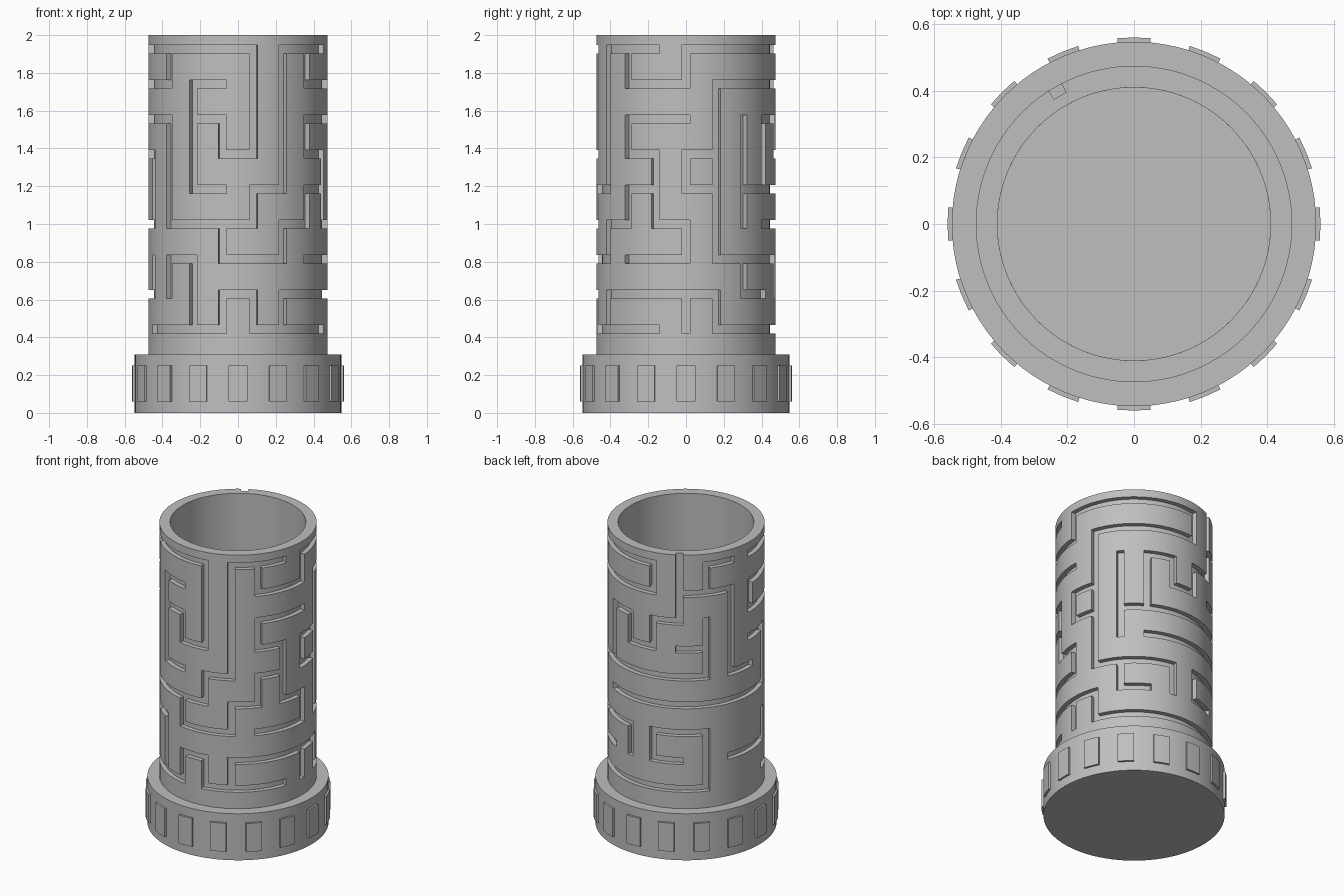
import bpy, bmesh, math

if "Cube" in bpy.data.objects:
    bpy.data.objects.remove(bpy.data.objects["Cube"], do_unlink=True)

COLS = 18
SUB = 5                      # one groove cell and four gap cells per column
N = COLS * SUB
R_OUT, R_IN, R_BASE = 0.475, 0.41, 0.547
BASE_TOP, TOP = 0.31, 2.0
DEPTH, HALF, HALF_ANGLE = 0.03, 0.0225, 2.7

grey = bpy.data.materials.new("grey plastic")
grey.use_nodes = True
colour = (0.52, 0.52, 0.52, 1)
grey.diffuse_color = colour
grey.node_tree.nodes["Principled BSDF"].inputs["Base Color"].default_value = colour


def finish(name, bm):
    bmesh.ops.remove_doubles(bm, verts=bm.verts, dist=1e-5)
    bmesh.ops.recalc_face_normals(bm, faces=bm.faces)
    mesh = bpy.data.meshes.new(name)
    bm.to_mesh(mesh)
    bm.free()
    mesh.materials.append(grey)
    obj = bpy.data.objects.new(name, mesh)
    bpy.context.collection.objects.link(obj)
    bpy.ops.object.select_all(action="DESELECT")
    obj.select_set(True)
    bpy.context.view_layer.objects.active = obj
    bpy.ops.object.shade_smooth_by_angle(angle=math.radians(30))
    return obj


def polar(r, deg, z):
    a = math.radians(deg)
    return (r * math.cos(a), r * math.sin(a), z)


def quad(bm, *points):
    bm.faces.new([bm.verts.new(polar(*p)) for p in points])


# Base: solid foot with the bottom of the bore
bm = bmesh.new()
profile = [(0, 0), (R_BASE, 0), (R_BASE, BASE_TOP), (R_IN, BASE_TOP), (R_IN, 0.08), (0, 0.08)]
verts = [bm.verts.new((r, 0, z)) for r, z in profile]
edges = [bm.edges.new(pair) for pair in zip(verts, verts[1:])]
bmesh.ops.spin(bm, geom=verts + edges, cent=(0, 0, 0), axis=(0, 0, 1),
               angle=math.tau, steps=N, use_duplicate=False)
finish("base", bm)

# Grip pads round the base
bm = bmesh.new()
for i in range(16):
    mid, pad = i * 22.5, 5.1
    lo, hi, r0, r1 = 0.06, 0.25, R_BASE - 0.01, 0.56
    for s in (-1, 0):
        a, b = mid + s * pad, mid + (s + 1) * pad
        quad(bm, (r1, a, lo), (r1, b, lo), (r1, b, hi), (r1, a, hi))
        for z in (lo, hi):
            quad(bm, (r0, a, z), (r0, b, z), (r1, b, z), (r1, a, z))
    for a in (mid - pad, mid + pad):
        quad(bm, (r0, a, lo), (r1, a, lo), (r1, a, hi), (r0, a, hi))
finish("grip_pads", bm)

# Maze layout: columns a to r run round the tube, rows are numbered upward.
# Each pair is a groove from one column to another along its row ...
row_grooves = [
    "bh kn or", "cd fg ik no pb", "be fh lm np qa", "dk lo pq ra", "ab ch ij mn op qr",
    "ab ef gh jk no qr", "de fg jl mn qa", "bf gi jl mn qa", "af hi jo pr",
]
# ... or from one row down to another along its column.
column_grooves = {
    "a": "87 54 32 10", "b": "72 10", "c": "63 21", "d": "64", "e": "65 21",
    "f": "87 65 21", "g": "96", "h": "87 64 20", "i": "74", "j": "76",
    "k": "53 21", "l": "87 63 21", "m": "74 20", "n": "65 32 10",
    "o": "85 43 10", "p": "84 32 10", "q": "87 65 43", "r": "53",
}
cut = set()
for row, text in enumerate(row_grooves):
    for start, end in text.split():
        first = (ord(start) - ord("a")) * SUB
        length = (ord(end) - ord(start)) % COLS * SUB
        cut.update(((first + i) % N, 1 + 2 * row) for i in range(length + 1))
for letter, text in column_grooves.items():
    col = (ord(letter) - ord("a")) * SUB
    for upper, lower in text.split():
        cut.update((col, j) for j in range(1 + 2 * int(lower), 2 + 2 * int(upper)))

# Grid lines of the tube wall
step = 360 / COLS
gap = (step - 2 * HALF_ANGLE) / (SUB - 1)
angles = []
for c in range(COLS):
    angles += [c * step - HALF_ANGLE] + [c * step + HALF_ANGLE + g * gap for g in range(SUB - 1)]
angles.append(360 - HALF_ANGLE)
levels = [BASE_TOP]
for row in range(len(row_grooves)):
    z = 0.442 + 0.1855 * row
    levels += [z - HALF, z + HALF]
levels.append(TOP)
M = len(levels) - 1


def radius(i, j):
    return R_OUT - DEPTH if (i % N, j) in cut else R_OUT


# Tube: grooved outer wall, rim and bore
bm = bmesh.new()
for i in range(N):
    a, b = angles[i], angles[i + 1]
    for j in range(M):
        lo, hi = levels[j], levels[j + 1]
        r = radius(i, j)
        quad(bm, (r, a, lo), (r, b, lo), (r, b, hi), (r, a, hi))
        quad(bm, (R_IN, b, lo), (R_IN, a, lo), (R_IN, a, hi), (R_IN, b, hi))
        side = radius(i + 1, j)
        if side != r:
            quad(bm, (r, b, lo), (side, b, lo), (side, b, hi), (r, b, hi))
        above = radius(i, j + 1) if j + 1 < M else R_IN
        if above != r:
            quad(bm, (r, a, hi), (r, b, hi), (above, b, hi), (above, a, hi))
finish("maze_tube", bm)
